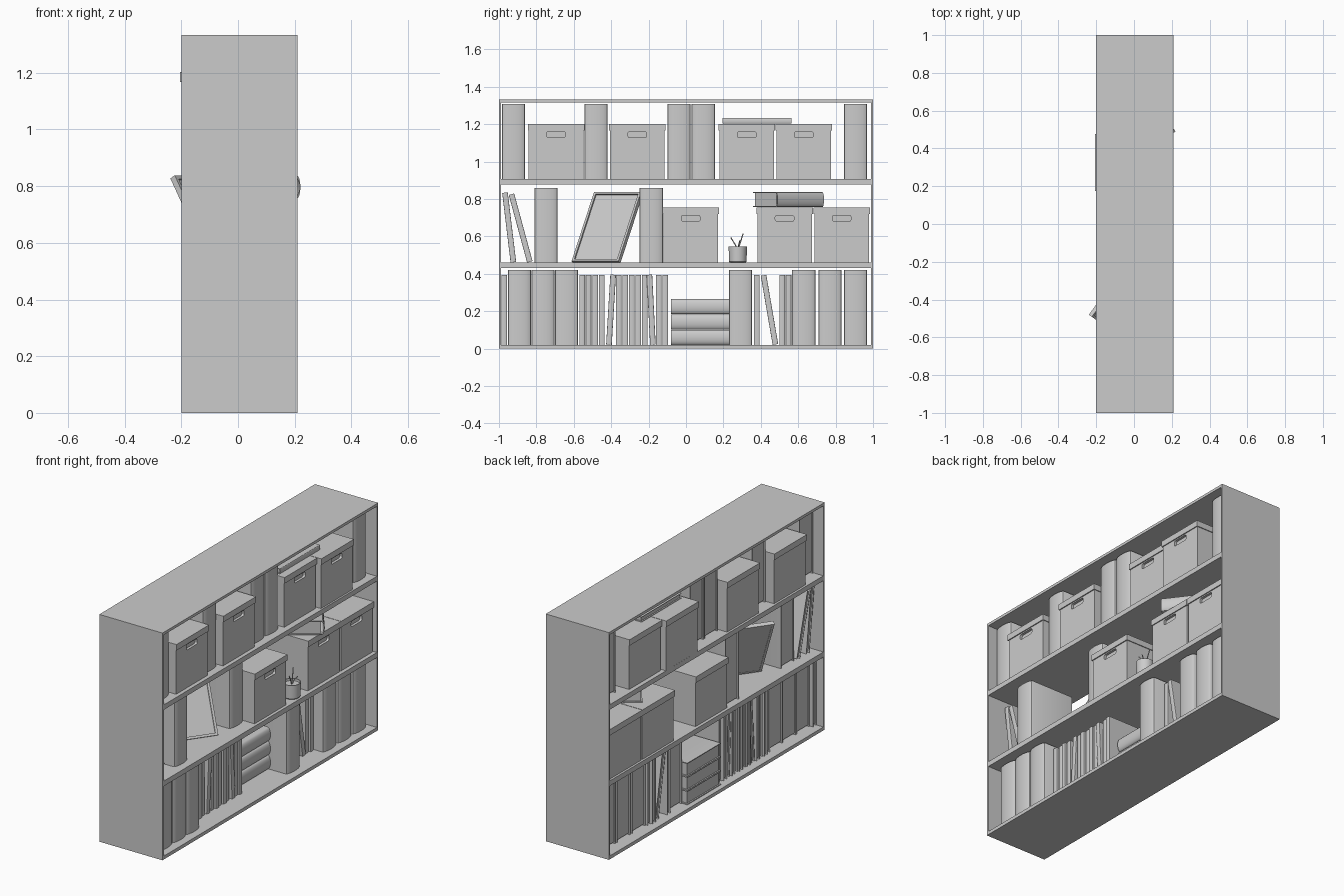
import bpy, bmesh, math
from mathutils import Matrix, Vector

if "Cube" in bpy.data.objects:
    bpy.data.objects.remove(bpy.data.objects["Cube"])


def finish(name, bm, matrix=Matrix(), smooth=True):
    bmesh.ops.recalc_face_normals(bm, faces=bm.faces[:])
    me = bpy.data.meshes.new(name)
    bm.to_mesh(me)
    bm.free()
    if smooth:
        for p in me.polygons:
            p.use_smooth = True
        me.set_sharp_from_angle(angle=math.radians(30))
    return place(name, me, matrix)


def place(name, me, matrix):
    ob = bpy.data.objects.new(name, me)
    bpy.context.collection.objects.link(ob)
    ob.matrix_world = matrix
    return ob


def add_box(bm, x0, x1, y0, y1, z0, z1):
    m = Matrix.Translation(((x0 + x1) / 2, (y0 + y1) / 2, (z0 + z1) / 2))
    bmesh.ops.create_cube(bm, size=1, matrix=m @ Matrix.Diagonal((x1 - x0, y1 - y0, z1 - z0, 1)))


def add_prism(bm, pts, vec):
    f = bm.faces.new([bm.verts.new(p) for p in pts])
    r = bmesh.ops.extrude_face_region(bm, geom=[f])
    bmesh.ops.translate(bm, vec=vec, verts=[v for v in r['geom'] if isinstance(v, bmesh.types.BMVert)])
    # keep the starting cap so the solid is closed
    if not f.is_valid:
        bm.faces.new([v for v in bm.verts if v.is_boundary])


def volume(name, depth, width, height, matrix, bulge=0.012, t=0.005):
    """Upright binder or book: U-shaped cover, rounded spine at +x, inset pages."""
    bm = bmesh.new()
    n, d, w = 10, depth / 2, width / 2

    def arc(half, front):
        return [(front + bulge * math.cos(a), half * math.sin(a))
                for a in (-math.pi / 2 + math.pi * i / n for i in range(n + 1))]
    outer = [(-d, -w)] + arc(w, d - bulge) + [(-d, w)]
    inner = [(-d, -w + t)] + arc(w - t, d - bulge - t) + [(-d, w - t)]
    rows = [[bm.verts.new((x, y, z)) for x, y in loop]
            for z in (0, height) for loop in (outer, inner)]
    ob, ib, ot, it = rows
    for i in range(len(ob) - 1):
        for a, b in ((ob, ot), (ib, it), (ob, ib), (ot, it)):
            bm.faces.new((a[i], a[i + 1], b[i + 1], b[i]))
    for i in (0, -1):
        bm.faces.new((ob[i], ot[i], it[i], ib[i]))
    add_box(bm, -d + 0.008, d - bulge - t, -w + t * 0.9, w - t * 0.9, 0.008, height - 0.008)
    return finish(name, bm, matrix)


def stand(name, y0, y1, z, height, front, depth, lean=0.0, **kw):
    """Volume on a shelf; lean tips its top toward -y."""
    w = y1 - y0
    m = Matrix.Translation((front - depth / 2, (y0 + y1) / 2, z + abs(math.sin(lean)) * w / 2))
    volume(name, depth, w, height, m @ Matrix.Rotation(lean, 4, 'X'), **kw)


def lie(name, x, y, z, depth, thick, length, yaw=0.0, **kw):
    m = Matrix.Translation((x, y, z + thick / 2)) @ Matrix.Rotation(yaw, 4, 'Z')
    m = m @ Matrix.Rotation(math.pi / 2, 4, 'X') @ Matrix.Translation((0, 0, -length / 2))
    volume(name, depth, thick, length, m, **kw)


# Shelf carcass, open on both long faces
for name, y0, y1, z0, z1 in (("side_left", -1, -0.988, 0, 1.333), ("side_right", 0.988, 1, 0, 1.333),
                             ("bottom_panel", -0.988, 0.988, 0, 0.02), ("lower_shelf", -0.988, 0.988, 0.43, 0.46),
                             ("upper_shelf", -0.988, 0.988, 0.878, 0.907), ("top_panel", -0.988, 0.988, 1.317, 1.333)):
    bm = bmesh.new()
    add_box(bm, -0.2, 0.21, y0, y1, z0, z1)
    finish(name, bm, smooth=False)

# Storage box with handle slot, one mesh shared by all copies
bm = bmesh.new()
add_box(bm, -0.187, 0.187, -0.146, 0.146, 0, 0.262)
body = finish("box_body", bm, smooth=False)
bm = bmesh.new()
slot = []
for cy, cz, a0 in ((0.04, 0.243, 0), (-0.04, 0.243, 90), (-0.04, 0.231, 180), (0.04, 0.231, 270)):
    for k in range(5):
        a = math.radians(a0 + 22.5 * k)
        slot.append((0.172, cy + 0.01 * math.cos(a), cz + 0.01 * math.sin(a)))
add_prism(bm, slot, (0.05, 0, 0))
bmesh.ops.holes_fill(bm, edges=bm.edges[:])
cutter = finish("slot_cutter", bm, smooth=False)
cutter.hide_render = True
mod = body.modifiers.new("slot", 'BOOLEAN')
mod.operation, mod.object, mod.solver = 'DIFFERENCE', cutter, 'EXACT'
dg = bpy.context.evaluated_depsgraph_get()
box_mesh = bpy.data.meshes.new_from_object(body.evaluated_get(dg))
bpy.data.objects.remove(body)
bpy.data.objects.remove(cutter)
bm = bmesh.new()
add_box(bm, -0.193, 0.193, -0.151, 0.151, 0.26, 0.295)
lid = finish("box_lid", bm, smooth=False)
lid_mesh = lid.data
bpy.data.objects.remove(lid)
UP, MID, LOW = 0.907, 0.46, 0.02
for x, y, z in ((0, -0.695, UP), (0, -0.26, UP), (-0.0125, 0.325, UP), (0.0125, 0.63, UP),
                (0.005, 0.025, MID), (0, 0.527, MID), (0, 0.832, MID)):
    m = Matrix.Translation((x, y, z))
    place("storage_box", box_mesh, m)
    place("storage_box_lid", lid_mesh, m)

# Upright binders
for z, starts in ((UP, (-0.985, -0.543, -0.1, 0.03, 0.845)), (MID, (-0.81, -0.248)),
                  (LOW, (-0.953, -0.827, -0.701, 0.23, 0.568, 0.708, 0.845))):
    for y in starts:
        stand("binder", y, y + 0.124, z, 0.4, 0.13 if y == -0.248 else 0.165, 0.3, bulge=0.018)

# Thin books, straight and leaning: y start, lean
books = [(-0.987, 0), (-0.57, 0), (-0.536, 0), (-0.501, 0), (-0.465, 0), (-0.427, -0.06)]
books += [(-0.375 + 0.035 * i, 0) for i in range(5)]
books += [(-0.192, 0.05), (-0.16, 0), (-0.126, 0), (0.364, 0), (0.463, 0.17), (0.5, 0), (0.533, 0)]
for i, (y, lean) in enumerate(books):
    stand("book", y, y + 0.03, LOW, 0.375, 0.09 + 0.008 * (i % 2), 0.245, lean, bulge=0.004, t=0.003)
stand("leaning_book", -0.938, -0.908, MID, 0.375, 0.1, 0.245, 0.12, bulge=0.004, t=0.003)
stand("leaning_book", -0.85, -0.82, MID, 0.375, 0.1, 0.245, 0.265, bulge=0.004, t=0.003)

# Albums and a book lying flat
for i in range(3):
    lie("stacked_album", -0.06, 0.075, LOW + 0.082 * i, 0.22, 0.081, 0.31, bulge=0.018)
lie("turned_album", 0.039, 0.548, 0.757, 0.22, 0.08, 0.31, math.radians(37), bulge=0.015)
lie("flat_book", 0.015, 0.38, 1.203, 0.245, 0.03, 0.37, bulge=0.004, t=0.003)

# Leaning picture frame: border ring with recessed picture
wv, hv = Vector((0.18, 0.25, 0)), Vector((-0.17, 0.12, 0.37))
wd, hd = wv.length, hv.length
wn, hn = wv.normalized(), hv.normalized()
nn = wn.cross(hn)
m = Matrix((wn, hn, nn)).transposed().to_4x4()
m.translation = (-0.054, -0.612, 0.468)
bm = bmesh.new()
b = 0.014
add_box(bm, 0, wd, 0, b, -0.022, 0)
add_box(bm, 0, wd, hd - b, hd, -0.022, 0)
add_box(bm, 0, b, b, hd - b, -0.022, 0)
add_box(bm, wd - b, wd, b, hd - b, -0.022, 0)
finish("picture_frame", bm, m, smooth=False)
bm = bmesh.new()
add_box(bm, b, wd - b, b, hd - b, -0.02, -0.008)
finish("picture_panel", bm, m, smooth=False)

# Plant pot: lathed profile with rim and soil
bm = bmesh.new()
prof = [(0, 0), (0.042, 0), (0.047, 0.006), (0.049, 0.085), (0.044, 0.085), (0.043, 0.072), (0, 0.072)]
vs = [bm.verts.new((r, 0, z)) for r, z in prof]
es = [bm.edges.new(p) for p in zip(vs, vs[1:])]
bmesh.ops.spin(bm, geom=vs + es, axis=(0, 0, 1), cent=(0, 0, 0), angle=math.tau, steps=32)
bmesh.ops.remove_doubles(bm, verts=bm.verts[:], dist=1e-5)
finish("plant_pot", bm, Matrix.Translation((0.155, 0.277, MID)))

# Plant twigs
cu = bpy.data.curves.new("plant_twigs", 'CURVE')
cu.dimensions, cu.bevel_depth, cu.bevel_resolution = '3D', 0.003, 1
cu.use_fill_caps = True
for dx, dy, h in ((0.01, -0.038, 0.135), (-0.01, 0.028, 0.155), (0.03, 0.012, 0.12)):
    s = cu.splines.new('POLY')
    s.points.add(2)
    for p, k, z in zip(s.points, (0, 0.35, 1), (0.07, 0.095, h)):
        p.co = (dx * k, dy * k, z, 1)
place("plant_twigs", cu, Matrix.Translation((0.155, 0.277, MID)))
